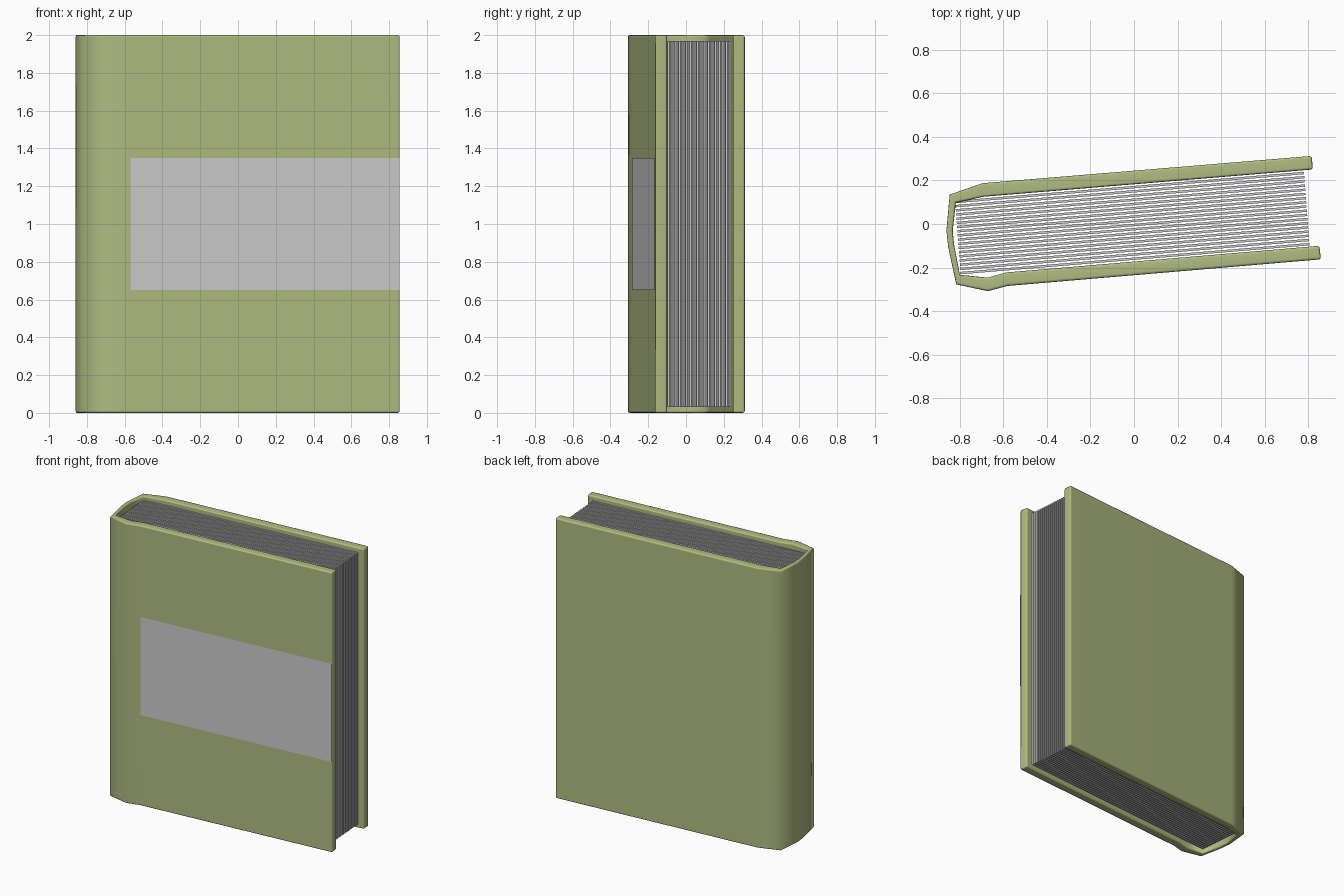
import bpy
import math

if "Cube" in bpy.data.objects:
    bpy.data.objects.remove(bpy.data.objects["Cube"])

HEIGHT = 2.0
SLOPE = math.atan(0.083)          # covers and pages lean slightly in plan

olive = bpy.data.materials.new("olive_cloth")
olive.diffuse_color = (0.43, 0.50, 0.22, 1)
olive.use_nodes = True
olive.node_tree.nodes["Principled BSDF"].inputs["Base Color"].default_value = olive.diffuse_color


def make_object(name, verts, faces, material=None):
    mesh = bpy.data.meshes.new(name)
    mesh.from_pydata(verts, [], faces)
    obj = bpy.data.objects.new(name, mesh)
    bpy.context.collection.objects.link(obj)
    if material:
        mesh.materials.append(material)
    return obj


# Cover: plan profile as (outer, inner) pairs, back board -> spine -> front board
pairs = [
    ((0.815, 0.312), (0.820, 0.250)),
    ((-0.695, 0.187), (-0.690, 0.125)),
    ((-0.845, 0.135), (-0.817, 0.097)),
    ((-0.860, -0.030), (-0.831, -0.030)),
    ((-0.852, -0.105), (-0.825, -0.095)),
    ((-0.815, -0.277), (-0.798, -0.233)),
    ((-0.670, -0.308), (-0.670, -0.246)),
    ((-0.580, -0.284), (-0.585, -0.222)),
    ((0.857, -0.162), (0.850, -0.100)),
]
verts, faces = [], []
for outer, inner in pairs:
    verts += [(*outer, 0), (*inner, 0), (*inner, HEIGHT), (*outer, HEIGHT)]
for i in range(len(pairs) - 1):
    a, b = 4 * i, 4 * i + 4
    for k in range(4):
        n = (k + 1) % 4
        faces.append((a + k, b + k, b + n, a + n))
faces += [(0, 1, 2, 3), tuple(4 * len(pairs) - 4 + k for k in (3, 2, 1, 0))]
cover = make_object("cover", verts, faces, olive)

bpy.context.view_layer.objects.active = cover
cover.select_set(True)
bpy.ops.object.mode_set(mode='EDIT')
bpy.ops.mesh.select_all(action='SELECT')
bpy.ops.mesh.normals_make_consistent(inside=False)
bpy.ops.object.mode_set(mode='OBJECT')
cover.data.polygons.foreach_set("use_smooth", [True] * len(cover.data.polygons))

# Softened board edges
bevel = cover.modifiers.new("soft_edges", 'BEVEL')
bevel.width = 0.01
bevel.segments = 2
bevel.limit_method = 'ANGLE'
bevel.angle_limit = math.radians(75)
cover.modifiers.new("even_shading", 'WEIGHTED_NORMAL')

# Pages: thin leaning sheets stacked from the front board to the back board
COUNT, LENGTH, THICK = 18, 1.605, 0.011
start, end = (-0.795, -0.225), (-0.820, 0.101)
for i in range(COUNT):
    t = i / (COUNT - 1)
    x = start[0] + (end[0] - start[0]) * t + math.cos(SLOPE) * LENGTH / 2
    y = start[1] + (end[1] - start[1]) * t + math.sin(SLOPE) * LENGTH / 2
    bpy.ops.mesh.primitive_cube_add(size=1, location=(x, y, HEIGHT / 2),
                                    rotation=(0, 0, SLOPE))
    page = bpy.context.object
    page.name = f"page_{i + 1:02d}"
    page.scale = (LENGTH, THICK, HEIGHT - 0.06)

# Front label: flat band lying just proud of the front board
x0, y0, x1, y1 = -0.570, -0.287, 0.855, -0.166
make_object("front_label",
            [(x0, y0, 0.65), (x1, y1, 0.65), (x1, y1, 1.35), (x0, y0, 1.35)],
            [(0, 1, 2, 3)])
